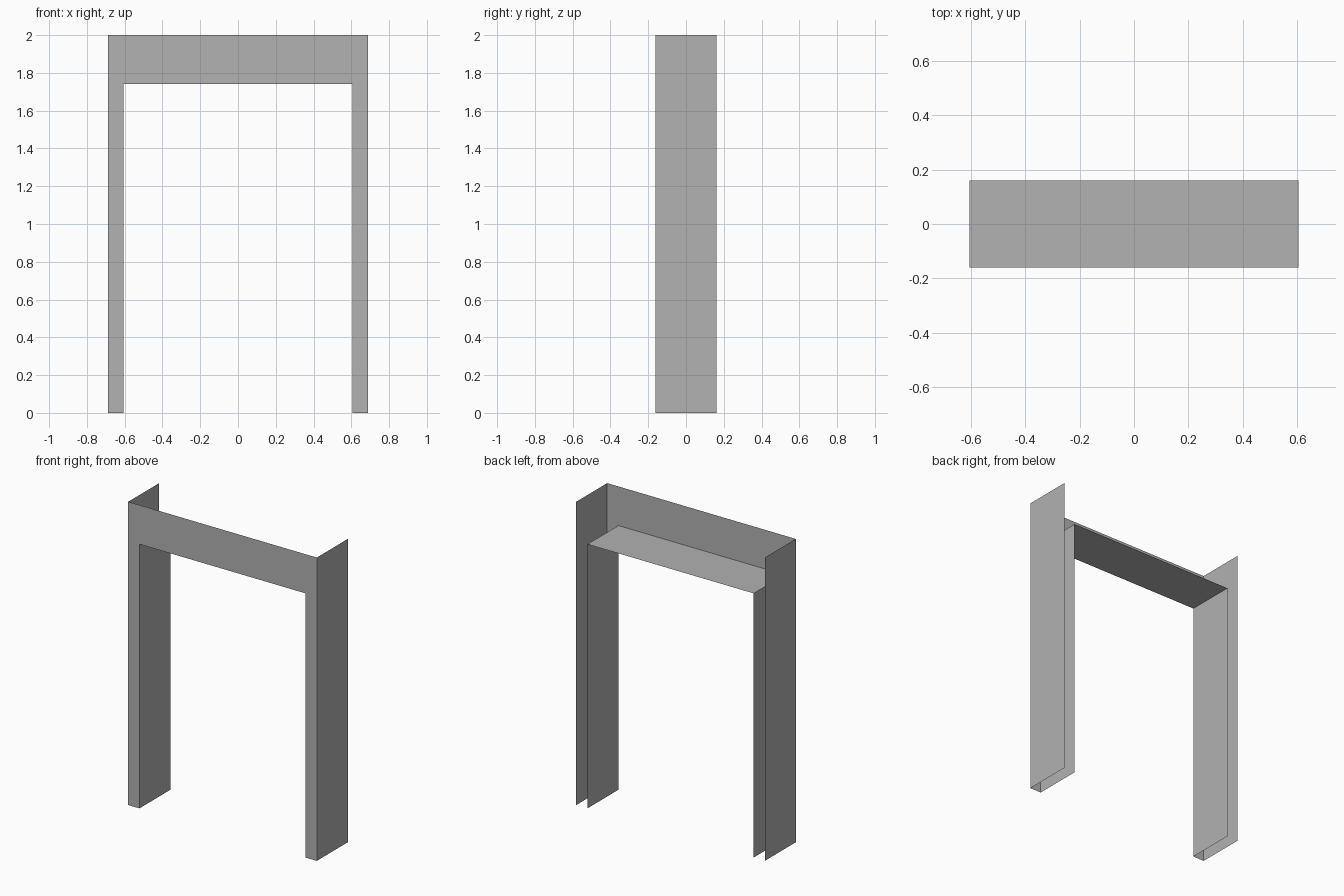
import bpy
import bmesh

cube = bpy.data.objects.get("Cube")
if cube:
    bpy.data.objects.remove(cube, do_unlink=True)

OUTER, INNER = 0.688, 0.606    # half widths of the casing and the opening
TOP, HEAD = 2.0, 1.742         # casing height and opening height
DEPTH = 0.161                  # half depth

grey = bpy.data.materials.new("plain grey")
grey.use_nodes = True
colour = (0.445, 0.445, 0.445, 1)
grey.diffuse_color = colour
grey.node_tree.nodes["Principled BSDF"].inputs["Base Color"].default_value = colour


def sheet(name, points):
    """One flat, single-sided panel."""
    bm = bmesh.new()
    bm.faces.new([bm.verts.new(p) for p in points])
    mesh = bpy.data.meshes.new(name)
    bm.to_mesh(mesh)
    bm.free()
    mesh.materials.append(grey)
    obj = bpy.data.objects.new(name, mesh)
    bpy.context.collection.objects.link(obj)
    return obj


def return_panel(name, p, q):
    """Panel running back from the front outline edge p to q."""
    (px, pz), (qx, qz) = p, q
    sheet(name, [(qx, -DEPTH, qz), (px, -DEPTH, pz),
                 (px, DEPTH, pz), (qx, DEPTH, qz)])


# Doorway-shaped front, counter-clockwise from the right foot
outline = [(-OUTER, 0), (-INNER, 0), (-INNER, HEAD), (INNER, HEAD),
           (INNER, 0), (OUTER, 0), (OUTER, TOP), (-OUTER, TOP)]
sheet("front_panel", [(x, -DEPTH, z) for x, z in outline])

# Side and opening panels; the top, back and feet stay open
parts = {"right_inner_jamb": 1, "head_soffit": 2, "left_inner_jamb": 3,
         "left_outer_side": 5, "right_outer_side": 7}
for name, i in parts.items():
    return_panel(name, outline[i], outline[(i + 1) % len(outline)])
